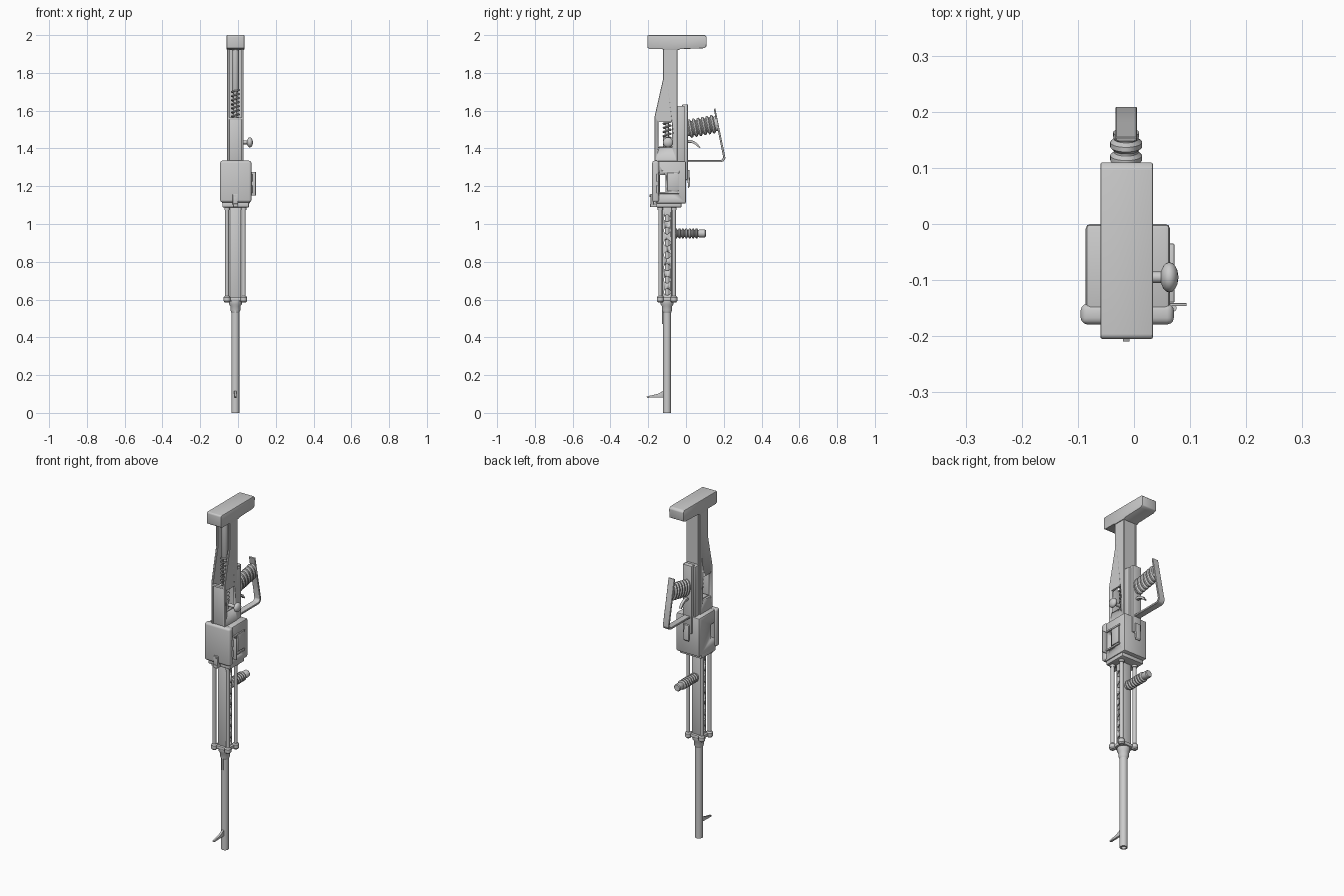
import bpy, bmesh, math
from mathutils import Vector

if "Cube" in bpy.data.objects:
    bpy.data.objects.remove(bpy.data.objects["Cube"])

CX, CY = -0.014, -0.10      # bore axis


def finish(name, bm, bevel=0.0, segs=2, smooth=True):
    bmesh.ops.recalc_face_normals(bm, faces=bm.faces[:])
    me = bpy.data.meshes.new(name)
    bm.to_mesh(me)
    bm.free()
    ob = bpy.data.objects.new(name, me)
    bpy.context.collection.objects.link(ob)
    if bevel:
        m = ob.modifiers.new("bevel", 'BEVEL')
        m.width, m.segments, m.limit_method = bevel, segs, 'ANGLE'
        bake(ob)
    if smooth:
        bpy.ops.object.select_all(action='DESELECT')
        ob.select_set(True)
        bpy.context.view_layer.objects.active = ob
        bpy.ops.object.shade_smooth_by_angle(angle=math.radians(35))
    return ob


def bake(ob):
    dg = bpy.context.evaluated_depsgraph_get()
    me = bpy.data.meshes.new_from_object(ob.evaluated_get(dg))
    ob.modifiers.clear()
    ob.data = me


def cut(ob, cutters):
    for c in cutters:
        m = ob.modifiers.new("cut", 'BOOLEAN')
        m.object, m.operation, m.solver = c, 'DIFFERENCE', 'EXACT'
    bake(ob)


def discard(obs):
    for o in obs:
        bpy.data.objects.remove(o)


def plate(name, yz, x0, x1, bevel=0.0, segs=2):
    """Side profile (y, z) extruded along x."""
    bm = bmesh.new()
    f = bm.faces.new([bm.verts.new((x0, y, z)) for y, z in yz])
    r = bmesh.ops.extrude_face_region(bm, geom=[f])
    vs = [g for g in r['geom'] if isinstance(g, bmesh.types.BMVert)]
    bmesh.ops.translate(bm, verts=vs, vec=(x1 - x0, 0, 0))
    return finish(name, bm, bevel, segs)


def box(name, x0, x1, y0, y1, z0, z1, bevel=0.0, segs=2):
    return plate(name, [(y0, z0), (y1, z0), (y1, z1), (y0, z1)], x0, x1, bevel, segs)


def lathe(name, prof, origin, axis=(0, 0, 1), n=24, sx=1.0, caps=True):
    """Profile of (radius, distance) turned about an axis."""
    d = Vector(axis).normalized()
    u = Vector((0, 1, 0)) if abs(d.x) > 0.9 else Vector((1, 0, 0))
    v = d.cross(u)
    bm = bmesh.new()
    rings = []
    for r, h in prof:
        rings.append([bm.verts.new(Vector(origin) + d * h + u * (r * sx * math.cos(a)) + v * (r * math.sin(a)))
                      for a in (2 * math.pi * i / n for i in range(n))])
    for a, b in zip(rings, rings[1:]):
        for i in range(n):
            bm.faces.new((a[i], a[(i + 1) % n], b[(i + 1) % n], b[i]))
    if caps:
        bm.faces.new(rings[0])
        bm.faces.new(rings[-1])
    return finish(name, bm)


def rod(name, p, length, r, axis=(0, 0, 1), n=16):
    return lathe(name, [(r, 0), (r, length)], p, axis, n)


def ribs(count, pitch, r0, r1, start):
    out = []
    for i in range(count):
        h = start + i * pitch
        out += [(r0, h), (r1, h + pitch * .25), (r1, h + pitch * .6), (r0, h + pitch * .85)]
    return out


# barrel, bored muzzle and front sight
lathe("barrel", [(0.013, 0.06), (0.013, 0), (0.021, 0), (0.021, 0.54)], (CX, CY, 0))
plate("front_sight", [(-0.118, 0.082), (-0.205, 0.08), (-0.21, 0.087), (-0.15, 0.10), (-0.118, 0.118)],
      CX - 0.006, CX + 0.006, 0.001)
lathe("barrel_collar", [(0.021, 0.53), (0.027, 0.545), (0.027, 0.565), (0.034, 0.575), (0.034, 0.592)], (CX, CY, 0))
box("collar_tab", CX - 0.004, CX + 0.004, -0.126, -0.12, 0.47, 0.545)

# shroud with side holes, corner rods and end flange
shroud = box("barrel_shroud", CX - 0.031, CX + 0.031, CY - 0.026, CY + 0.026, 0.6, 1.1, 0.008)
core = box("shroud_core_cutter", CX - 0.024, CX + 0.024, CY - 0.021, CY + 0.021, 0.62, 1.09)
holes = [rod("hole_cutter", (CX - 0.1, CY, 0.64 + i * 0.065), 0.2, 0.0175, (1, 0, 0), 20) for i in range(7)]
cut(shroud, [core] + holes)
discard([core] + holes)
rod("inner_barrel", (CX, CY, 0.59), 0.52, 0.012)
box("shroud_flange", CX - 0.045, CX + 0.045, CY - 0.04, CY + 0.04, 0.592, 0.612, 0.005)
for sx in (-1, 1):
    for sy in (-1, 1):
        x, y = CX + sx * 0.044, CY + sy * 0.036
        rod("shroud_rod", (x, y, 0.6), 0.5, 0.0105)
        lathe("rod_foot", [(0.012, 0.585), (0.018, 0.592), (0.018, 0.612), (0.012, 0.62)], (x, y, 0), n=16)
        rod("rod_socket", (x, y, 1.075), 0.02, 0.014)

# ribbed foregrip
lathe("foregrip", [(0.016, 0)] + ribs(7, 0.018, 0.019, 0.027, 0.015) + [(0.019, 0.142), (0.021, 0.145), (0.021, 0.175), (0.017, 0.18)],
      (CX, -0.075, 0.95), (0, 1, 0))

# lower receiver with front cover and through slot
box("receiver_base", -0.083, 0.058, -0.157, -0.024, 1.088, 1.115, 0.005)
body = box("receiver_body", -0.086, 0.064, -0.16, 0.0, 1.108, 1.333, 0.008)
cover = box("receiver_cover", -0.095, 0.071, -0.179, -0.142, 1.115, 1.335, 0.012, 3)
slot = box("slot_cutter", -0.2, 0.2, -0.138, -0.108, 1.17, 1.26)
cut(body, [slot])
discard([slot])
box("port_flap", 0.06, 0.094, -0.146, -0.141, 1.15, 1.275, 0.001)
box("port_panel", 0.06, 0.07, -0.100, -0.04, 1.175, 1.27, 0.003)
for z in (1.165, 1.275):
    box("port_frame", 0.06, 0.072, -0.14, -0.035, z - 0.005, z + 0.005, 0.002)
for z in (1.185, 1.245):
    rod("port_hinge", (0.07, -0.150, z - 0.02), 0.04, 0.006, n=12)
box("cover_latch", CX - 0.014, CX + 0.014, -0.187, -0.17, 1.1, 1.16, 0.003)
rod("latch_pin", (CX, -0.192, 1.15), 0.02, 0.007, (0, 1, 0), 12)
box("latch_foot", CX - 0.012, CX + 0.012, -0.19, -0.15, 1.09, 1.108, 0.003)

# stock channel: two side walls with windows, and a back wall
side = [(-0.166, 1.325), (-0.045, 1.325), (-0.045, 1.935), (-0.121, 1.935), (-0.121, 1.77), (-0.166, 1.57)]
window = box("window_cutter", -0.2, 0.2, -0.146, -0.074, 1.405, 1.54, 0.004)
for name, x0 in (("stock_wall_left", -0.058), ("stock_wall_right", 0.018)):
    wall = plate(name, side, x0, x0 + 0.012, 0.002, 1)
    cut(wall, [window])
discard([window])
box("stock_back", -0.05, 0.022, -0.062, -0.046, 1.325, 1.935)
box("stock_front_cover", -0.05, 0.022, -0.162, -0.15, 1.325, 1.555, 0.003)
box("cover_lip", -0.054, 0.026, -0.168, -0.15, 1.553, 1.565, 0.002)

# bolt, recoil spring and guide tube
box("bolt", -0.046, 0.018, -0.145, -0.064, 1.325, 1.41, 0.005)
rod("bolt_head", (CX, CY, 1.40), 0.06, 0.022)
rod("spring_guide", (CX, CY, 1.44), 0.28, 0.009)
lathe("guide_tube", [(0.014, 1.70), (0.019, 1.71), (0.019, 1.935)], (CX, CY, 0))
cu = bpy.data.curves.new("recoil_spring", 'CURVE')
cu.dimensions, cu.bevel_depth, cu.bevel_resolution = '3D', 0.0045, 1
sp = cu.splines.new('POLY')
N, TURNS = 168, 12
sp.points.add(N)
for i, p in enumerate(sp.points):
    a = 2 * math.pi * TURNS * i / N
    p.co = (CX + 0.02 * math.cos(a), CY + 0.02 * math.sin(a), 1.45 + 0.26 * i / N, 1)
tmp = bpy.data.objects.new("spring_path", cu)
bpy.context.collection.objects.link(tmp)
me = bpy.data.meshes.new_from_object(tmp.evaluated_get(bpy.context.evaluated_depsgraph_get()))
discard([tmp])
bpy.context.collection.objects.link(bpy.data.objects.new("recoil_spring", me))

# charging handle
rod("charging_stem", (-0.01, -0.095, 1.432), 0.065, 0.010, (1, 0, 0))
lathe("charging_knob", [(0.027 * math.sin(t), -0.016 * math.cos(t))
                        for t in (0.1 + i * (math.pi - 0.2) / 8 for i in range(9))],
      (0.063, -0.095, 1.432), (1, 0, 0))

# rear frame and release clip
box("rear_frame", -0.054, 0.026, -0.047, -0.008, 1.325, 1.625, 0.003)
box("rear_strip", -0.042, 0.014, -0.02, 0.01, 1.235, 1.633, 0.003)
plate("release_clip", [(-0.005, 1.29), (0.018, 1.285), (0.022, 1.2), (0.012, 1.19), (0.008, 1.23), (-0.005, 1.235)],
      CX - 0.016, CX + 0.016, 0.002)

# pistol grip, guard and trigger
lathe("pistol_grip", [(0.034, -0.01)] + ribs(6, 0.024, 0.038, 0.049, 0.006) + [(0.04, 0.152), (0.04, 0.158)],
      (CX, 0.008, 1.502), (0, 0.98, 0.19), 28, 0.58)
plate("hand_guard", [(0.0, 1.327), (0.185, 1.327), (0.2, 1.333), (0.209, 1.35), (0.182, 1.48), (0.155, 1.612),
                     (0.147, 1.609), (0.172, 1.478), (0.197, 1.353), (0.19, 1.341), (0.182, 1.338), (0.0, 1.338)],
      CX - 0.019, CX + 0.019, 0.0015, 1)
plate("trigger", [(-0.005, 1.445), (0.03, 1.444), (0.057, 1.43), (0.077, 1.405), (0.07, 1.402),
                  (0.05, 1.42), (0.028, 1.43), (-0.005, 1.43)], CX - 0.008, CX + 0.008, 0.001)

# butt plate
plate("butt", [(-0.205, 1.933), (-0.19, 1.926), (-0.125, 1.926), (-0.115, 1.921), (-0.04, 1.921), (-0.03, 1.926),
               (0.09, 1.930), (0.108, 1.938), (0.11, 1.99), (0.1, 2.0), (-0.2, 2.0), (-0.205, 1.994)],
      -0.06, 0.034, 0.006)
